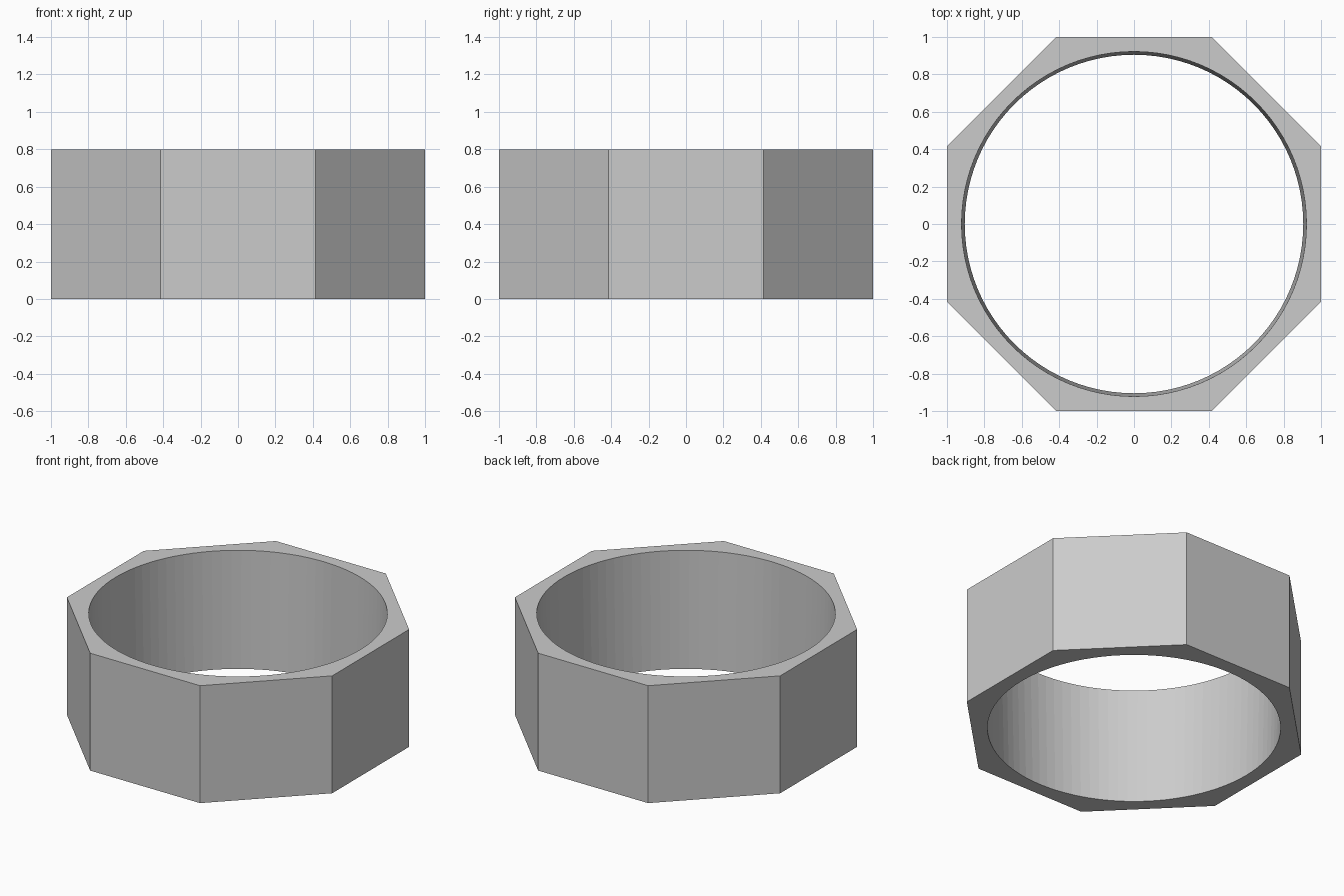
import bpy
import bmesh
from math import cos, sin, tau

HEIGHT = 0.8
SEGMENTS = 96          # bore facets, a multiple of the eight outer sides
SIDES = 8
PER_SIDE = SEGMENTS // SIDES

cube = bpy.data.objects.get("Cube")
if cube:
    bpy.data.objects.remove(cube, do_unlink=True)

# Plain grey material
grey = bpy.data.materials.new("plain_grey")
grey.use_nodes = True
colour = (0.6, 0.6, 0.6, 1)
grey.diffuse_color = colour
grey.node_tree.nodes["Principled BSDF"].inputs["Base Color"].default_value = colour

bm = bmesh.new()


def ring(radius, z, count, phase):
    """A circle of vertices starting at the given angle."""
    angles = [phase + tau * i / count for i in range(count)]
    return [bm.verts.new((radius * cos(a), radius * sin(a), z)) for a in angles]


# Straight octagonal outside, bore tapering slightly towards the bottom
phase = tau / (2 * SIDES)
corner = 1 / cos(phase)
outer_low = ring(corner, 0, SIDES, phase)
outer_high = ring(corner, HEIGHT, SIDES, phase)
bore_low = ring(0.905, 0, SEGMENTS, phase)
bore_high = ring(0.922, HEIGHT, SEGMENTS, phase)

# Outer walls, with the flat rims filled one side at a time
for i in range(SIDES):
    j = (i + 1) % SIDES
    bm.faces.new((outer_low[i], outer_low[j], outer_high[j], outer_high[i]))
    arc = [(i * PER_SIDE + k) % SEGMENTS for k in range(PER_SIDE, -1, -1)]
    bm.faces.new([outer_high[i], outer_high[j]] + [bore_high[k] for k in arc])
    bm.faces.new(([outer_low[i], outer_low[j]] + [bore_low[k] for k in arc])[::-1])

# Bore wall, facing inwards
for i in range(SEGMENTS):
    j = (i + 1) % SEGMENTS
    bm.faces.new((bore_low[j], bore_low[i], bore_high[i], bore_high[j]))

mesh = bpy.data.meshes.new("octagonal_ring")
bm.to_mesh(mesh)
bm.free()
mesh.materials.append(grey)
body = bpy.data.objects.new("octagonal_ring", mesh)
bpy.context.collection.objects.link(body)
